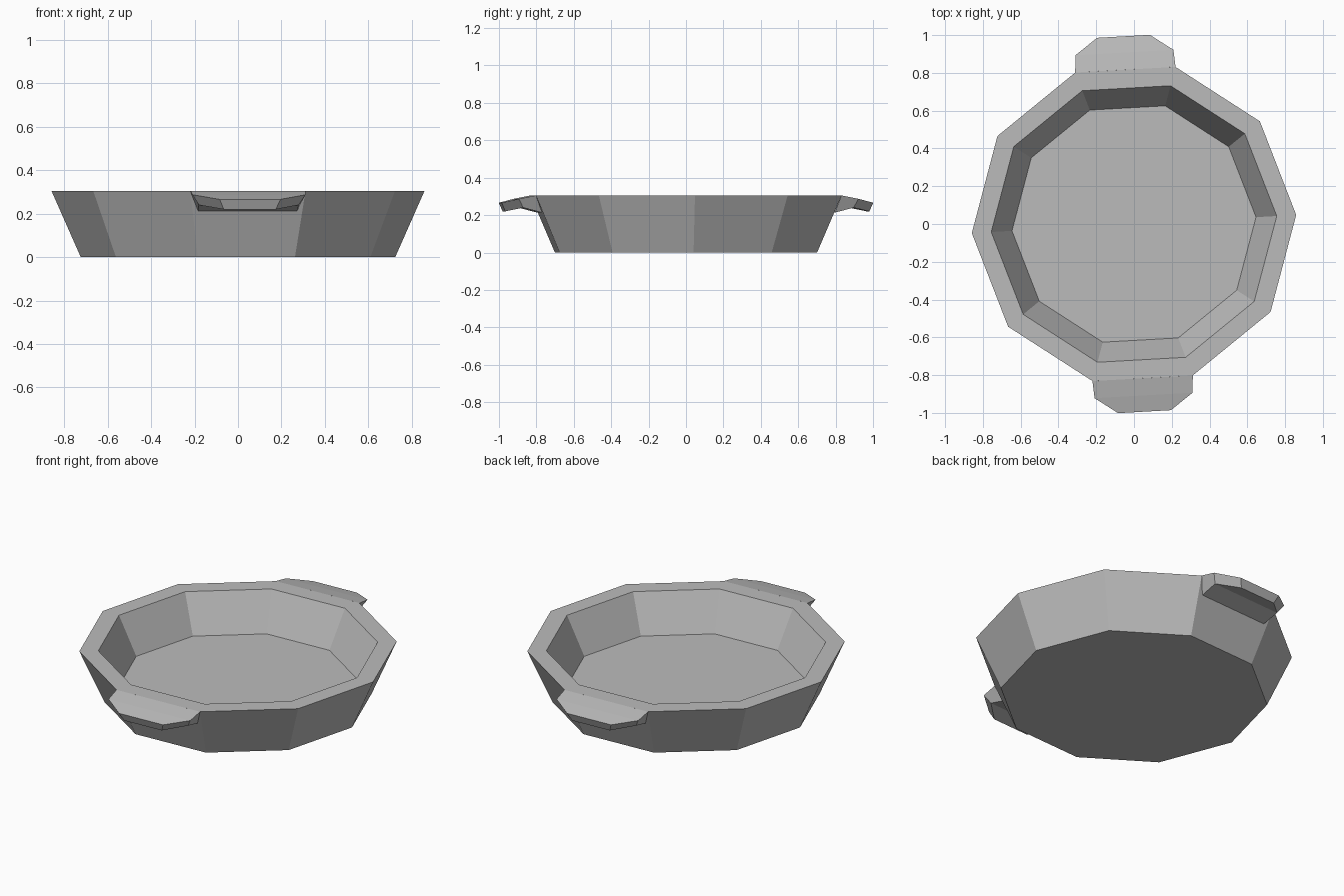
import bpy
import bmesh
from math import radians, pi, cos, sin

cube = bpy.data.objects.get("Cube")
if cube:
    bpy.data.objects.remove(cube, do_unlink=True)

SIDES = 10
TURN = radians(3.2)

# One grey for the whole dish
grey = bpy.data.materials.new("grey metal")
grey.use_nodes = True
colour = (0.5, 0.5, 0.5, 1)
grey.diffuse_color = colour
grey.node_tree.nodes["Principled BSDF"].inputs["Base Color"].default_value = colour


def bridge(bm, ring_a, ring_b):
    n = len(ring_a)
    for i in range(n):
        j = (i + 1) % n
        bm.faces.new((ring_a[i], ring_a[j], ring_b[j], ring_b[i]))


def finish(bm, name, turn):
    bmesh.ops.recalc_face_normals(bm, faces=bm.faces)
    mesh = bpy.data.meshes.new(name)
    bm.to_mesh(mesh)
    bm.free()
    mesh.materials.append(grey)
    obj = bpy.data.objects.new(name, mesh)
    obj.rotation_euler.z = turn
    bpy.context.collection.objects.link(obj)


# Bowl: outer foot, outer rim, inner rim, inner floor (radius, height)
profile = [(0.725, 0), (0.86, 0.305), (0.757, 0.305), (0.647, 0.087)]
bm = bmesh.new()
rings = [[bm.verts.new((r * cos(2 * pi * i / SIDES), r * sin(2 * pi * i / SIDES), z))
          for i in range(SIDES)] for r, z in profile]
for a, b in zip(rings, rings[1:]):
    bridge(bm, a, b)
bm.faces.new(rings[0][::-1])
bm.faces.new(rings[-1])
finish(bm, "bowl", TURN)

# Handles: sections from the rim to the tip,
# each with top and bottom (half width, distance out, height)
sections = [
    ((0.266, 0.818, 0.305), (0.228, 0.783, 0.213)),
    ((0.26, 0.909, 0.287), (0.23, 0.885, 0.24)),
    ((0.14, 0.995, 0.266), (0.12, 0.975, 0.22)),
]
for name, turn in (("back_handle", TURN), ("front_handle", TURN + pi)):
    bm = bmesh.new()
    loops = []
    for (tw, ty, tz), (bw, by, bz) in sections:
        corners = [(-tw, ty, tz), (tw, ty, tz), (bw, by, bz), (-bw, by, bz)]
        loops.append([bm.verts.new(c) for c in corners])
    for a, b in zip(loops, loops[1:]):
        bridge(bm, a, b)
    bm.faces.new(loops[-1])
    finish(bm, name, turn)
